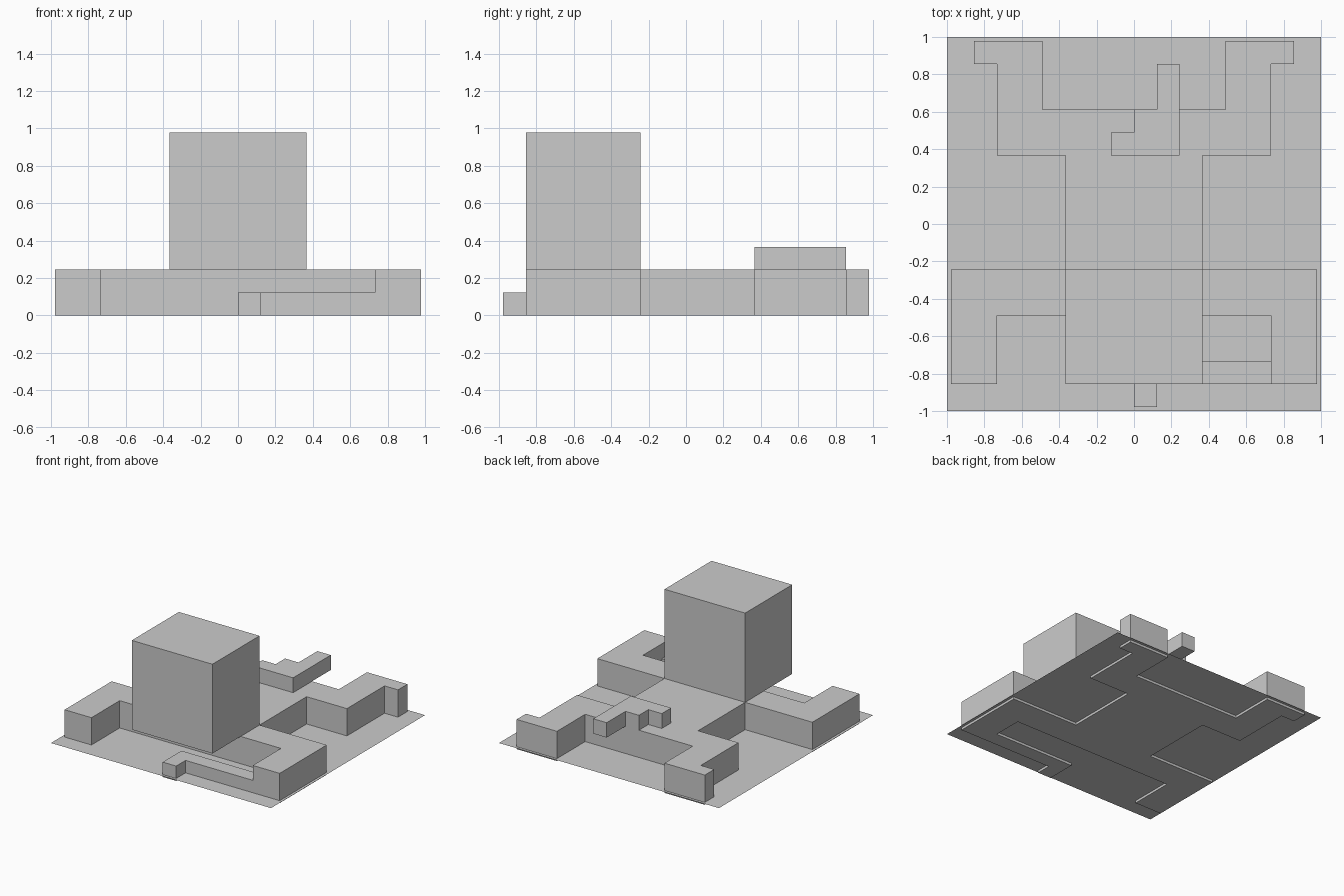
import bpy, bmesh

if "Cube" in bpy.data.objects:
    bpy.data.objects.remove(bpy.data.objects["Cube"])

U = 0.1222  # one block of the layout grid


def prism(name, outline, z0, z1):
    """Extrude a flat outline (in grid blocks) from z0 to z1."""
    bm = bmesh.new()
    base = bm.faces.new([bm.verts.new((x * U, y * U, z0 * U)) for x, y in outline])
    ext = bmesh.ops.extrude_face_region(bm, geom=[base], use_keep_orig=True)
    top = [g for g in ext["geom"] if isinstance(g, bmesh.types.BMVert)]
    bmesh.ops.translate(bm, verts=top, vec=(0, 0, (z1 - z0) * U))
    bmesh.ops.recalc_face_normals(bm, faces=bm.faces)
    mesh = bpy.data.meshes.new(name)
    bm.to_mesh(mesh)
    bm.free()
    obj = bpy.data.objects.new(name, mesh)
    bpy.context.collection.objects.link(obj)
    return obj


# Thin floor sheet, slightly above the undersides of the blocks
bpy.ops.mesh.primitive_plane_add(size=2, location=(0, 0, 0.02))
bpy.context.object.name = "floor_sheet"

# Flat body with arms, legs and feet: right half of the outline, mirrored
half = [(6, -4), (6, -7), (8, -7), (8, -2), (3, -2), (3, 3), (6, 3),
        (6, 7), (7, 7), (7, 8), (4, 8), (4, 5)]
prism("body", half + [(-x, y) for x, y in reversed(half)], 0, 2)

# Large head resting over the shoulders
prism("head", [(-3, -7), (3, -7), (3, -2), (-3, -2)], 2, 8)

# Low hooked bar held in the right hand
prism("hand_bar", [(0, -8), (1, -8), (1, -7), (6, -7), (6, -6), (0, -6)], 0, 1)

# Stepped ridge on the lower back
prism("back_ridge", [(-1, 3), (2, 3), (2, 7), (1, 7), (1, 5), (0, 5), (0, 4), (-1, 4)], 2, 3)
